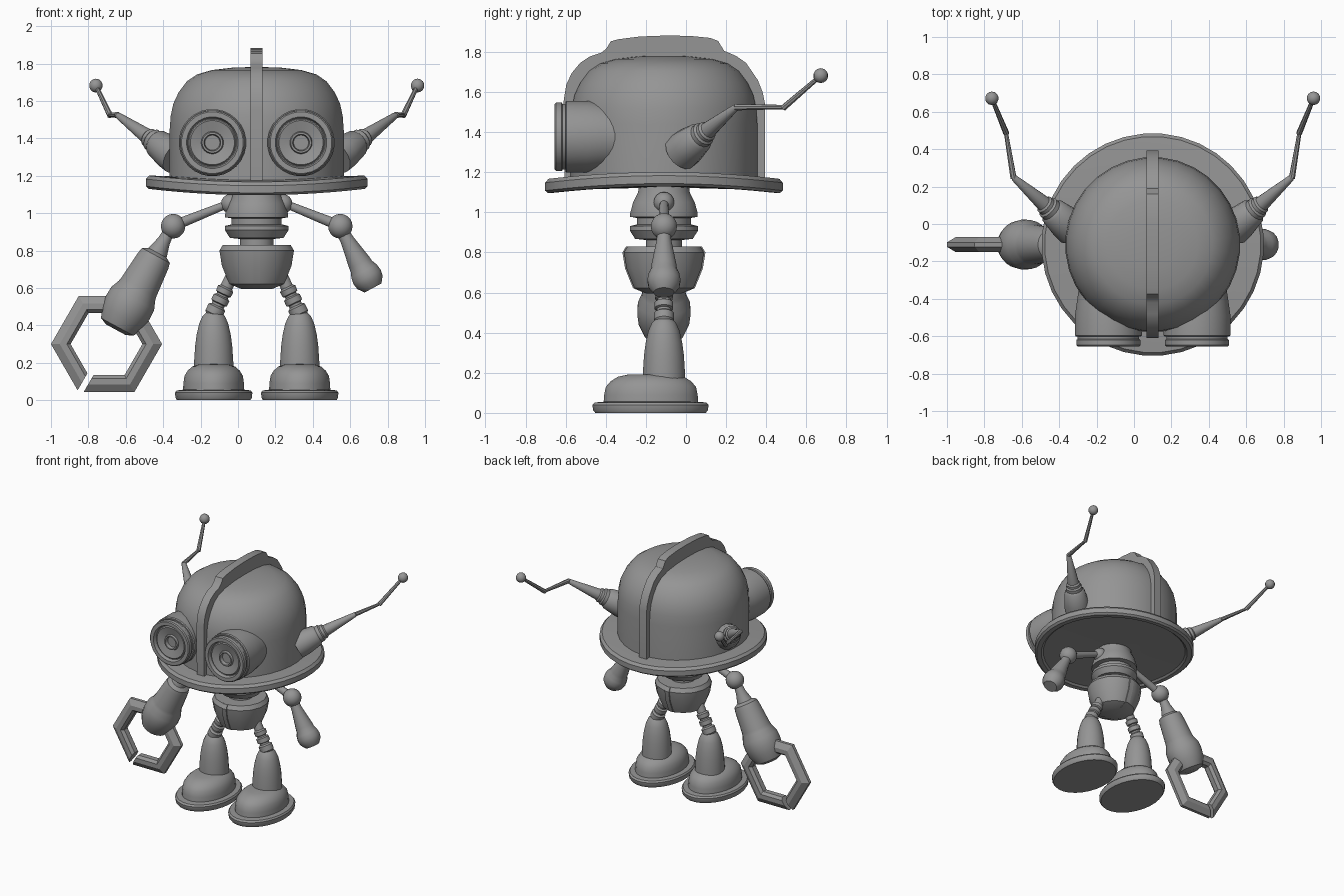
import bpy, bmesh, math
from mathutils import Vector

CX, CY = 0.1, -0.11          # body axis
grey = bpy.data.materials.new("mid_grey")
grey.diffuse_color = (0.3, 0.3, 0.3, 1)


def finish(name, bm, angle=35):
    bmesh.ops.recalc_face_normals(bm, faces=bm.faces)
    me = bpy.data.meshes.new(name)
    bm.to_mesh(me)
    bm.free()
    me.materials.append(grey)
    ob = bpy.data.objects.new(name, me)
    bpy.context.collection.objects.link(ob)
    bpy.ops.object.select_all(action='DESELECT')
    ob.select_set(True)
    bpy.context.view_layer.objects.active = ob
    bpy.ops.object.shade_smooth_by_angle(angle=math.radians(angle))
    return ob


def lathe(name, profile, origin=(0, 0, 0), axis=(0, 0, 1), segs=24, sy=1.0, warp=None):
    """Spin (radius, height) points about an axis; open ends are capped."""
    q = Vector((0, 0, 1)).rotation_difference(Vector(axis).normalized())
    bm = bmesh.new()
    rings = []
    for r, h in profile:
        ring = []
        for i in range(segs if r > 0 else 1):
            a = 2 * math.pi * (i + 0.5) / segs
            dz = warp(r, a) if warp else 0
            p = Vector((r * math.cos(a), r * math.sin(a) * sy, h + dz))
            ring.append(bm.verts.new(q @ p + Vector(origin)))
        rings.append(ring)
    for a, b in zip(rings, rings[1:]):
        for i in range(segs):
            j = (i + 1) % segs
            quad = [a[i % len(a)], a[j % len(a)], b[j % len(b)], b[i % len(b)]]
            bm.faces.new(list(dict.fromkeys(quad)))
    for ring in (rings[0], rings[-1]):
        if len(ring) > 1:
            bm.faces.new(ring)
    return finish(name, bm)


def limb(name, a, b, radii, segs=16):
    """Lathe between two points; radii are (radius, fraction of the length)."""
    d = Vector(b) - Vector(a)
    return lathe(name, [(r, t * d.length) for r, t in radii], a, d, segs)


def ball(name, centre, r, segs=20):
    n = segs // 2
    prof = [(r * math.sin(math.pi * i / n) if 0 < i < n else 0, -r * math.cos(math.pi * i / n))
            for i in range(n + 1)]
    return lathe(name, prof, centre, segs=segs)


def plate(name, yz, x, width):
    """Extrude a side outline across x."""
    bm = bmesh.new()
    f = bm.faces.new([bm.verts.new((x - width / 2, y, z)) for y, z in yz])
    ext = bmesh.ops.extrude_face_region(bm, geom=[f])
    bmesh.ops.translate(bm, vec=(width, 0, 0),
                        verts=[v for v in ext['geom'] if isinstance(v, bmesh.types.BMVert)])
    return finish(name, bm, 25)


# Helmet dome, saddle-shaped brim and crest
lathe("helmet_dome", [(0.468, 1.15), (0.468, 1.44), (0.462, 1.52), (0.448, 1.585), (0.42, 1.645),
                      (0.375, 1.705), (0.32, 1.742), (0.24, 1.765), (0.13, 1.778), (0, 1.782)],
      (CX, CY, 0), segs=32)
lathe("helmet_brim", [(0, 1.125), (0.53, 1.125), (0.545, 1.113), (0.58, 1.113), (0.595, 1.126),
                      (0.595, 1.165), (0.578, 1.184), (0.45, 1.188), (0, 1.188)],
      (CX, CY, 0), segs=36, warp=lambda r, a: 0.018 * (r / 0.595) ** 2 * math.cos(2 * a))
plate("helmet_crest", [(-0.605, 1.15), (-0.61, 1.557), (-0.597, 1.637), (-0.57, 1.695), (-0.527, 1.746),
                       (-0.48, 1.777), (-0.42, 1.797), (-0.395, 1.82), (-0.375, 1.853), (-0.34, 1.863),
                       (-0.23, 1.877), (-0.1, 1.882), (0.02, 1.88), (0.12, 1.87), (0.16, 1.855),
                       (0.19, 1.806), (0.25, 1.78), (0.30, 1.745), (0.358, 1.66), (0.382, 1.60),
                       (0.393, 1.547), (0.393, 1.15)], 0.099, 0.064)

for s, side in ((1, "left"), (-1, "right")):
    def P(dx, y, z):
        return (CX + s * dx, y, z)

    # Goggle eye with rim, recessed dish and centre ring
    lathe("eye_" + side, [(0.145, -0.4), (0.158, -0.2), (0.17, -0.12), (0.18, -0.05), (0.18, 0.055),
                          (0.174, 0.062), (0.165, 0.062), (0.165, 0.075), (0.172, 0.08), (0.172, 0.108),
                          (0.165, 0.115), (0.138, 0.115), (0.13, 0.09), (0.125, 0.09), (0.118, 0.1),
                          (0.06, 0.085), (0.055, 0.1), (0.045, 0.1), (0.04, 0.075), (0, 0.075)],
          P(0.237, -0.54, 1.377), (0, -1, 0), 28)

    # Antenna: socket, tapered stem, bent rod, tip ball
    a, b = P(0.43, -0.025, 1.30), P(0.745, 0.25, 1.525)
    limb("antenna_stem_" + side, a, b,
         [(0.095, 0), (0.092, 0.12), (0.075, 0.33), (0.062, 0.36), (0.062, 0.41), (0.052, 0.43),
          (0.052, 0.47), (0.042, 0.49), (0.018, 0.98), (0.01, 1.01)])
    c, d = P(0.785, 0.49, 1.525), P(0.86, 0.672, 1.682)
    limb("antenna_rod_" + side, b, c, [(0.017, -0.03), (0.011, 1.02)], 8)
    limb("antenna_end_" + side, c, d, [(0.016, -0.03), (0.011, 1)], 8)
    ball("antenna_ball_" + side, d, 0.037, 14)

    # Shoulder rod and ball
    ball("shoulder_socket_" + side, P(0.14, CY, 1.05), 0.052, 16)
    limb("upper_arm_" + side, P(0.14, CY, 1.055), P(0.45, CY, 0.93), [(0.021, 0), (0.03, 1)], 12)
    ball("elbow_ball_" + side, P(0.447, CY, 0.93), 0.066)

    # Thigh made of stacked beads
    limb("thigh_" + side, P(0.13, CY, 0.67), P(0.235, CY, 0.45),
         [(0.034, 0), (0.034, 0.3), (0.046, 0.34), (0.044, 0.46), (0.034, 0.48), (0.034, 0.52),
          (0.047, 0.55), (0.047, 0.68), (0.036, 0.7), (0.036, 0.75), (0.05, 0.79), (0.05, 0.95), (0.04, 1)])
    # Shin, foot and sole
    lathe("shin_" + side, [(0.107, 0.1), (0.106, 0.20), (0.1, 0.29), (0.092, 0.35), (0.078, 0.41),
                           (0.06, 0.45), (0.042, 0.468), (0, 0.468)], P(0.23, CY, 0))
    lathe("foot_" + side, [(0.166, 0.03), (0.163, 0.09), (0.157, 0.13), (0.14, 0.158), (0.115, 0.18),
                           (0.08, 0.191), (0, 0.193)], P(0.23, -0.175, 0), segs=28, sy=1.44)
    lathe("sole_" + side, [(0.198, 0), (0.206, 0.014), (0.208, 0.04), (0.2, 0.052), (0.165, 0.056)],
          P(0.23, -0.177, 0), segs=28, sy=1.4)

# Chest, neck rings and waist
lathe("chest", [(0.125, 1.15), (0.13, 1.10), (0.155, 1.05), (0.17, 0.995), (0.17, 0.978), (0.135, 0.972),
                (0.135, 0.94), (0.17, 0.932), (0.172, 0.91), (0.145, 0.868), (0.09, 0.862), (0.09, 0.81)],
      (CX, CY, 0))
hips = [(0.085, 0.595), (0.15, 0.622), (0.19, 0.72), (0.203, 0.80), (0.185, 0.83)]
lathe("pelvis", hips, (CX, CY, 0), segs=16)
seam = [(r + 0.004, z) for r, z in hips]
plate("pelvis_seam", [(CY - r, z) for r, z in seam] + [(CY + r, z) for r, z in reversed(seam)], CX, 0.036)

# Small forearm with blunt hand
limb("forearm_small", (0.56, CY, 0.90), (0.722, CY, 0.60),
     [(0.034, 0), (0.038, 0.15), (0.064, 0.56), (0.066, 0.62), (0.078, 0.70), (0.084, 0.80),
      (0.078, 0.90), (0.052, 1)])

# Large forearm with bulbous hand
limb("forearm_large", (-0.37, CY, 0.90), (-0.645, CY, 0.392),
     [(0.03, 0), (0.036, 0.1), (0.056, 0.22), (0.085, 0.25), (0.092, 0.3), (0.107, 0.58), (0.112, 0.62),
      (0.131, 0.70), (0.134, 0.79), (0.127, 0.89), (0.10, 1), (0.06, 1.03)], 24)

# Hexagonal claw ring, swept from a bevelled section and open at one corner
bm = bmesh.new()
section = [(0.297, 0.012), (0.25, 0.04), (0.212, 0.04), (0.192, 0.02),
           (0.192, -0.02), (0.212, -0.04), (0.25, -0.04), (0.297, -0.012)]
rings = []
for k in range(7):
    a = math.radians(240 + 60 * k)
    shift = {0: Vector((0.026, 0, 0)), 6: Vector((-0.006, 0, 0.01))}.get(k, Vector())
    centre = Vector((-0.703, CY, 0.30)) + shift
    rings.append([bm.verts.new(centre + Vector((r * math.cos(a), w, r * math.sin(a)))) for r, w in section])
for p, q in zip(rings, rings[1:]):
    for i in range(8):
        j = (i + 1) % 8
        bm.faces.new((p[i], p[j], q[j], q[i]))
bm.faces.new(rings[0])
bm.faces.new(rings[-1])
finish("claw", bm, 20)
